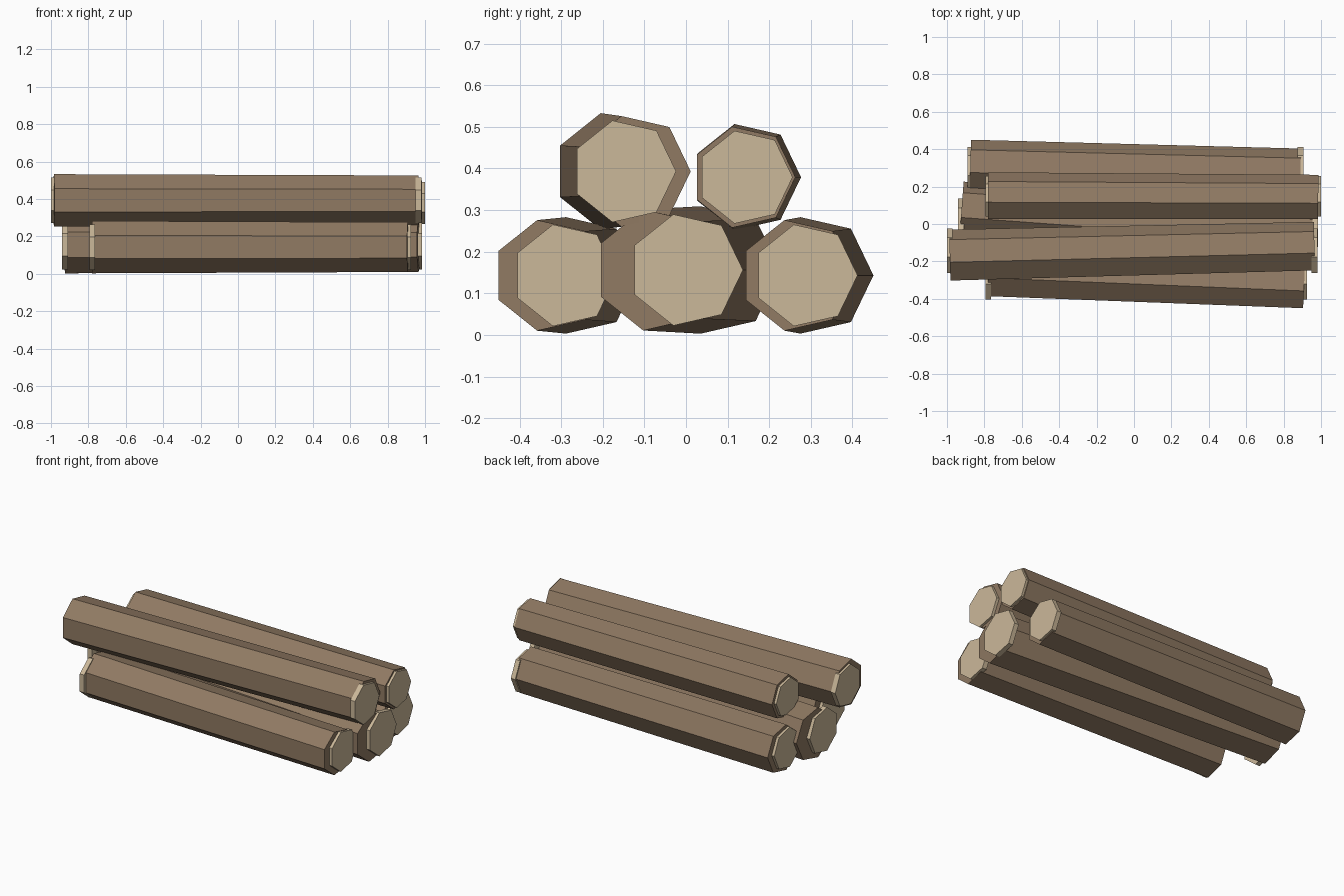
import bpy, bmesh
from math import sin, cos, tau, atan2

if "Cube" in bpy.data.objects:
    bpy.data.objects.remove(bpy.data.objects["Cube"])

SIDES = 7

def material(name, rgb):
    m = bpy.data.materials.new(name)
    m.diffuse_color = (*rgb, 1)
    m.use_nodes = True
    m.node_tree.nodes["Principled BSDF"].inputs["Base Color"].default_value = m.diffuse_color
    return m

bark = material("bark", (0.28, 0.195, 0.125))
wood = material("cut_wood", (0.60, 0.48, 0.32))

def prism(name, length, r_left, r_right, loc, yaw, mat):
    """Seven-sided prism along x, with one corner pointing to +y."""
    bm = bmesh.new()
    rings = []
    for x, r in ((-length / 2, r_left), (length / 2, r_right)):
        rings.append([bm.verts.new((x, r * cos(tau * i / SIDES), r * sin(tau * i / SIDES)))
                      for i in range(SIDES)])
        bm.faces.new(rings[-1])
    for i in range(SIDES):
        j = (i + 1) % SIDES
        bm.faces.new((rings[0][i], rings[0][j], rings[1][j], rings[1][i]))
    bmesh.ops.recalc_face_normals(bm, faces=bm.faces[:])
    me = bpy.data.meshes.new(name)
    bm.to_mesh(me)
    bm.free()
    me.materials.append(mat)
    ob = bpy.data.objects.new(name, me)
    ob.location = loc
    ob.rotation_euler.z = yaw
    bpy.context.collection.objects.link(ob)

# name, x start, x end, centre y, centre z, radius, sideways drift over the length
LOGS = [
    ("lower_front_log", -0.78, 0.91, -0.292, 0.143, 0.1435, -0.071),
    ("lower_middle_log", -0.925, 0.97, 0.0, 0.156, 0.157, -0.140),
    ("lower_back_log", -0.875, 0.89, 0.287, 0.143, 0.1435, -0.040),
    ("upper_front_log", -0.985, 0.965, -0.149, 0.393, 0.1435, 0.048),
    ("upper_back_log", -0.78, 0.985, 0.142, 0.379, 0.131, -0.007),
]

for name, x0, x1, y, z, r, drift in LOGS:
    # Tapered bark, slightly turned
    prism(name, x1 - x0, r, r * 0.95, ((x0 + x1) / 2, y, z), atan2(drift, x1 - x0), bark)
    # Pale cut discs, kept square to the x axis
    for side, x in (("left", x0), ("right", x1)):
        prism(f"{name}_{side}_cut", 0.03, r * 0.873, r * 0.873, (x, y, z), 0, wood)
